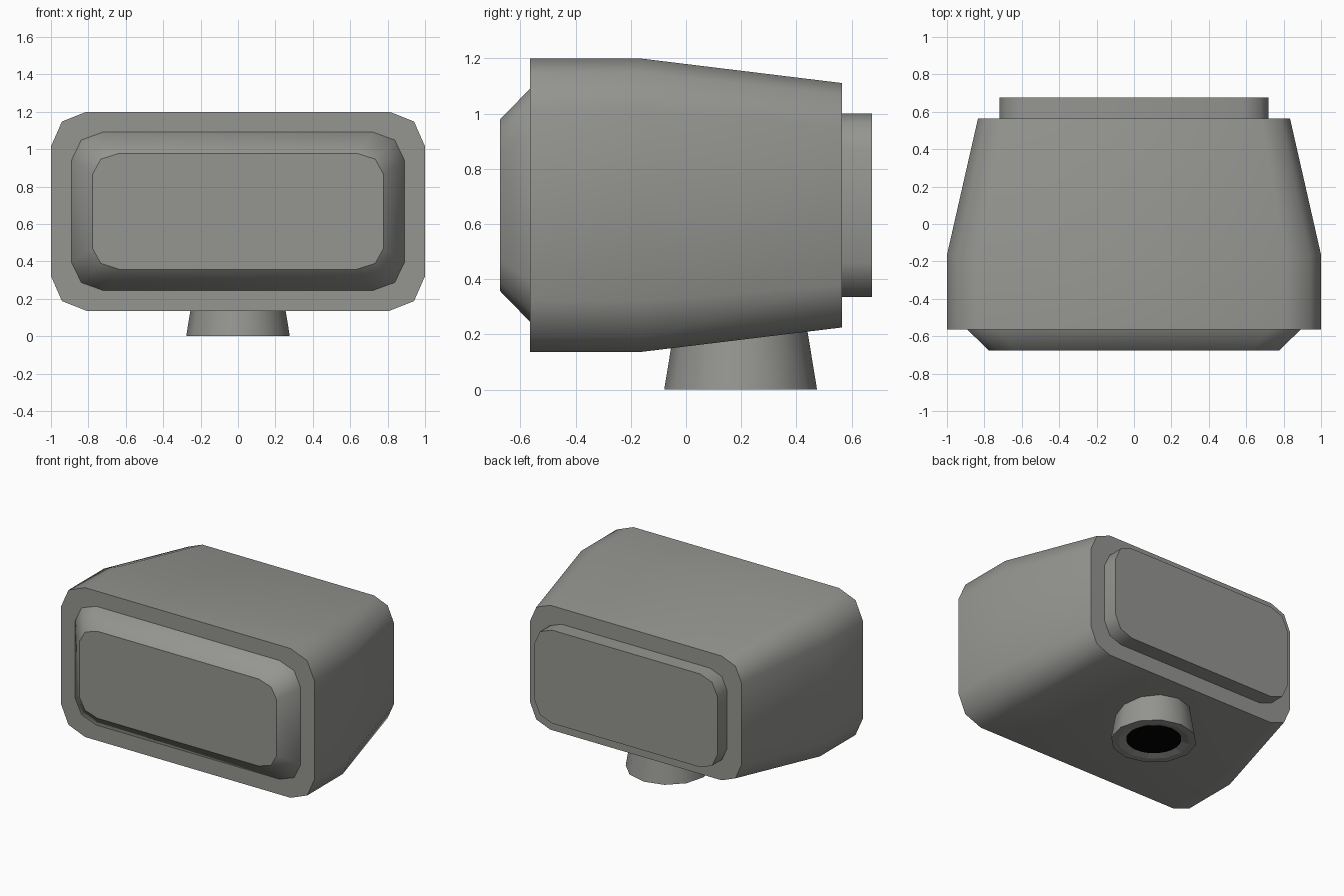
import bpy, bmesh, math

if "Cube" in bpy.data.objects:
    bpy.data.objects.remove(bpy.data.objects["Cube"])


def material(name, rgb):
    m = bpy.data.materials.new(name)
    m.diffuse_color = (*rgb, 1)
    m.use_nodes = True
    m.node_tree.nodes["Principled BSDF"].inputs["Base Color"].default_value = m.diffuse_color
    return m


GREY = material("warm_grey", (0.30, 0.30, 0.285))
BLACK = material("black", (0.0, 0.0, 0.0))
MID_Z = 0.668


def loft(name, rings, mat, cap_start=True, cap_end=True):
    """Smooth skin through the rings, with flat caps."""
    bm = bmesh.new()
    loops = [[bm.verts.new(p) for p in ring] for ring in rings]
    n = len(loops[0])
    for a, b in zip(loops, loops[1:]):
        for i in range(n):
            j = (i + 1) % n
            bm.faces.new((a[i], a[j], b[j], b[i])).smooth = True
    if cap_start:
        bm.faces.new(loops[0])
    if cap_end:
        bm.faces.new(loops[-1])
    bmesh.ops.recalc_face_normals(bm, faces=bm.faces)
    me = bpy.data.meshes.new(name)
    bm.to_mesh(me)
    bm.free()
    me.materials.append(mat)
    ob = bpy.data.objects.new(name, me)
    bpy.context.collection.objects.link(ob)
    return ob


def panel_ring(y, hx, hz, cx, cz):
    """Rectangle with two-step rounded corners, in the xz plane."""
    corner = [(hx, hz - cz), (hx - 0.31 * cx, hz - 0.28 * cz), (hx - cx, hz)]
    pts = corner + [(-x, z) for x, z in reversed(corner)]
    pts += [(-x, -z) for x, z in pts]
    return [(x, y, MID_Z + z) for x, z in pts]


def round_ring(z, r, n=12, cy=0.198):
    return [(r * math.cos(math.tau * i / n), cy + r * math.sin(math.tau * i / n), z)
            for i in range(n)]


# Main housing, tapering to the back
loft("housing", [
    panel_ring(-0.565, 1.0, 0.532, 0.19, 0.185),
    panel_ring(-0.165, 1.0, 0.532, 0.19, 0.185),
    panel_ring(0.565, 0.834, 0.443, 0.158, 0.154)], GREY)

# Bevelled front panel
loft("front_panel", [
    panel_ring(-0.56, 0.89, 0.423, 0.168, 0.15),
    panel_ring(-0.565, 0.89, 0.423, 0.168, 0.15),
    panel_ring(-0.675, 0.778, 0.31, 0.143, 0.112)], GREY, cap_start=False)

# Straight back panel
loft("back_panel", [
    panel_ring(0.56, 0.72, 0.332, 0.136, 0.125),
    panel_ring(0.675, 0.72, 0.332, 0.136, 0.125)], GREY, cap_start=False)

# Tapered mounting foot with a shallow recess underneath
loft("mounting_foot", [
    round_ring(0.25, 0.236),
    round_ring(0.0, 0.277),
    round_ring(0.0, 0.23),
    round_ring(0.02, 0.165)], GREY)
foot = bpy.data.objects["mounting_foot"]
for f in foot.data.polygons:
    f.use_smooth = abs(f.normal.z) < 0.5

# Black socket in the foot
loft("socket", [round_ring(0.03, 0.177, 32), round_ring(0.012, 0.177, 32)], BLACK)
